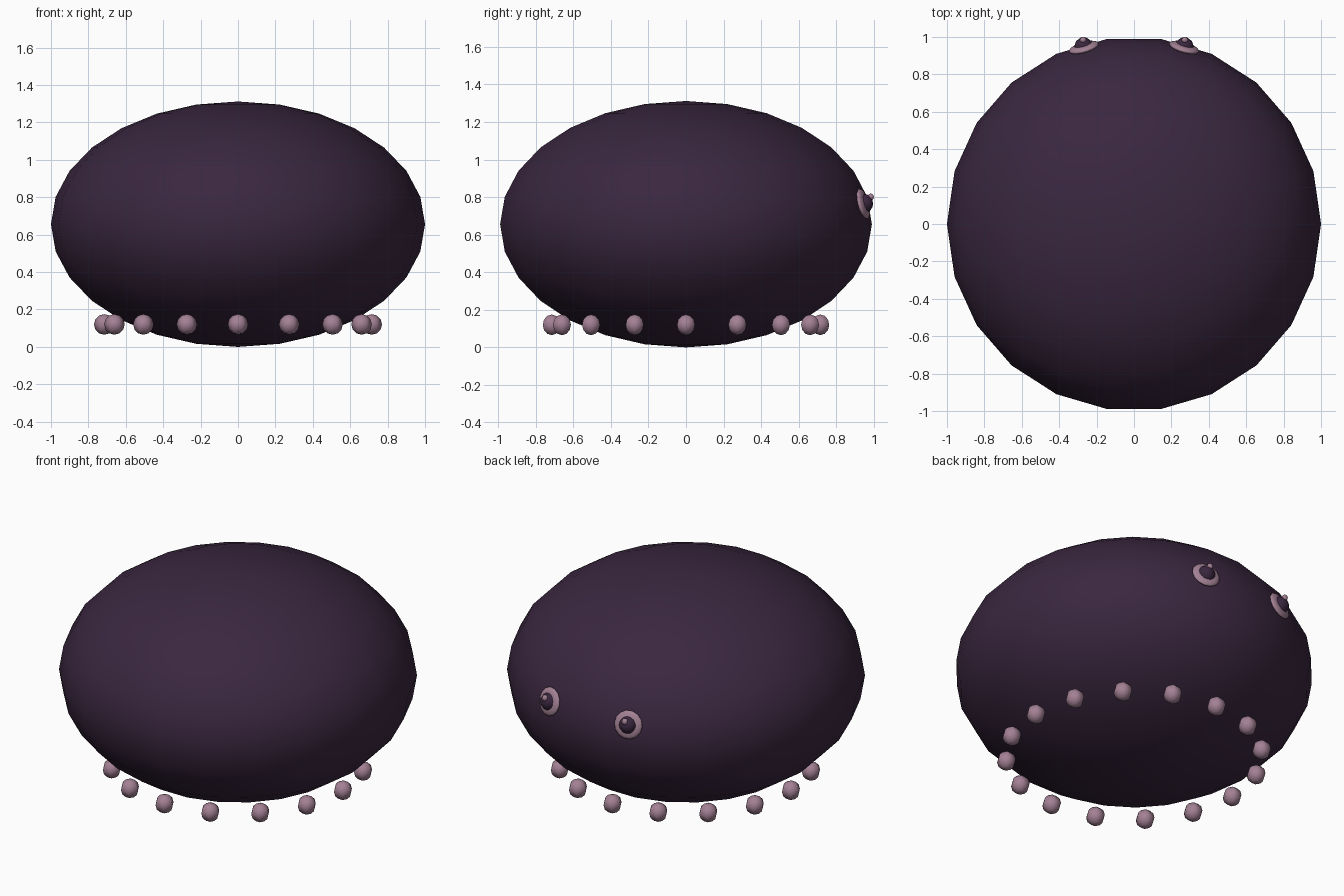
import bpy, bmesh, math
from mathutils import Matrix, Vector

if "Cube" in bpy.data.objects:
    bpy.data.objects.remove(bpy.data.objects["Cube"], do_unlink=True)


def material(name, color):
    mat = bpy.data.materials.new(name)
    mat.use_nodes = True
    mat.diffuse_color = (*color, 1)
    mat.node_tree.nodes["Principled BSDF"].inputs["Base Color"].default_value = (*color, 1)
    return mat


DARK = material("dark plum", (0.042, 0.020, 0.050))
PINK = material("dusty mauve", (0.37, 0.22, 0.30))


def ball(name, center, radii, segments, rings, mat, normal=None):
    """Smooth low-poly ball; its local z may be turned along a normal."""
    bm = bmesh.new()
    bmesh.ops.create_uvsphere(bm, u_segments=segments, v_segments=rings, radius=1)
    # quarter turn puts a column of points on the x axis
    bm.transform(Matrix.Rotation(math.pi / 2, 4, "Z"))
    bm.transform(Matrix.Diagonal((*radii, 1)))
    if normal:
        bm.transform(normal.to_track_quat("Z", "Y").to_matrix().to_4x4())
    for face in bm.faces:
        face.smooth = True
    mesh = bpy.data.meshes.new(name)
    bm.to_mesh(mesh)
    bm.free()
    mesh.materials.append(mat)
    obj = bpy.data.objects.new(name, mesh)
    obj.location = center
    bpy.context.collection.objects.link(obj)
    return obj


# Body
HALF = 0.656
body = ball("body", (0, 0, HALF), (1, 1, HALF), 22, 14, DARK)

# Ring of studs under the body
STUDS = 16
for i in range(STUDS):
    a = math.tau * i / STUDS
    ball(f"stud_{i + 1}", (0.715 * math.cos(a), 0.715 * math.sin(a), 0.12),
         (0.055,) * 3, 6, 6, PINK)

# Eyes: flat disc, round pupil and small glint
for side, sx in (("left", 1), ("right", -1)):
    spot = Vector((sx * 0.268, 0.944, 0.765))
    out = Vector((spot.x, spot.y, (spot.z - HALF) / HALF ** 2)).normalized()
    ball(f"{side}_eye_disc", spot, (0.083, 0.083, 0.022), 14, 10, PINK, out)
    ball(f"{side}_pupil", spot + out * 0.004, (0.051,) * 3, 10, 8, DARK)
    ball(f"{side}_glint", (sx * 0.272, 0.984, 0.80), (0.019,) * 3, 6, 6, PINK)
